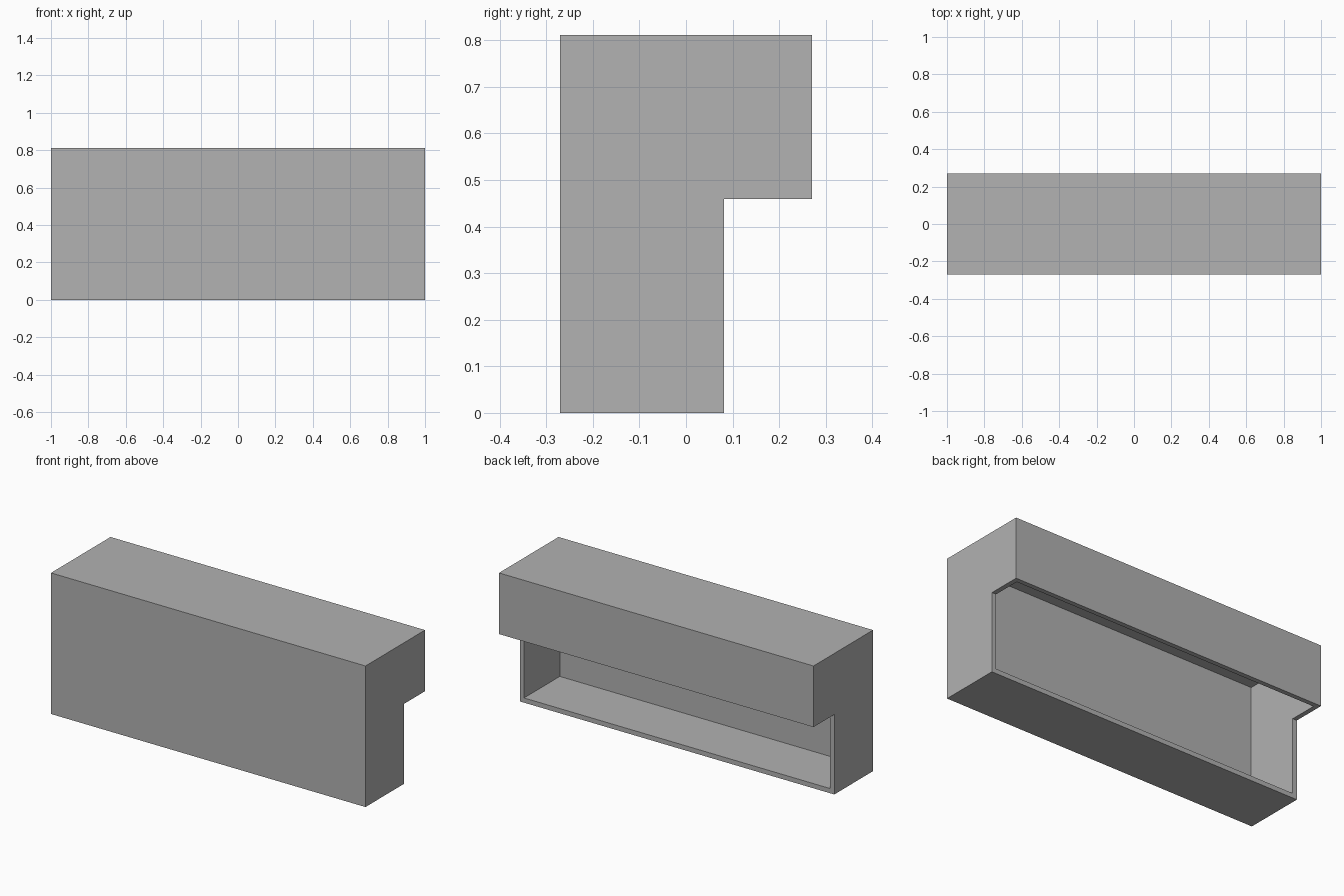
import bpy
import bmesh

cube = bpy.data.objects.get("Cube")
if cube:
    bpy.data.objects.remove(cube, do_unlink=True)

# Everything is a whole number of wall thicknesses
WALL = 2 / 37 / 2
LENGTH, DEPTH, HEIGHT = 74 * WALL, 20 * WALL, 30 * WALL
STEP_Y = DEPTH / 2 - 7 * WALL
STEP_Z = 17 * WALL

grey = bpy.data.materials.new("plain_grey")
grey.use_nodes = True
colour = (0.445, 0.445, 0.445, 1)
grey.diffuse_color = colour
grey.node_tree.nodes["Principled BSDF"].inputs["Base Color"].default_value = colour

# L-shaped side profile, drawn in y and z
profile = [
    (-DEPTH / 2, 0),
    (STEP_Y, 0),
    (STEP_Y, STEP_Z),
    (DEPTH / 2, STEP_Z),
    (DEPTH / 2, HEIGHT),
    (-DEPTH / 2, HEIGHT),
]

# Extrude the profile along the length
bm = bmesh.new()
end = bm.faces.new([bm.verts.new((-LENGTH / 2, y, z)) for y, z in profile])
extruded = bmesh.ops.extrude_face_region(bm, geom=[end], use_keep_orig=True)
moved = [v for v in extruded["geom"] if isinstance(v, bmesh.types.BMVert)]
bmesh.ops.translate(bm, vec=(LENGTH, 0, 0), verts=moved)
bmesh.ops.recalc_face_normals(bm, faces=bm.faces)

# Open the two faces of the rear step
step_faces = [
    f for f in bm.faces
    if any(all(abs(v.co.y - STEP_Y) < 1e-4 and abs(v.co.z - STEP_Z) < 1e-4
               for v in e.verts) for e in f.edges)
]
bmesh.ops.delete(bm, geom=step_faces, context="FACES")

mesh = bpy.data.meshes.new("hollow_box_shell")
bm.to_mesh(mesh)
bm.free()
mesh.materials.append(grey)
shell = bpy.data.objects.new("hollow_box_shell", mesh)
bpy.context.collection.objects.link(shell)

# Give the walls their inward thickness
solid = shell.modifiers.new("walls", "SOLIDIFY")
solid.thickness = WALL
solid.offset = -1
solid.use_even_offset = True
